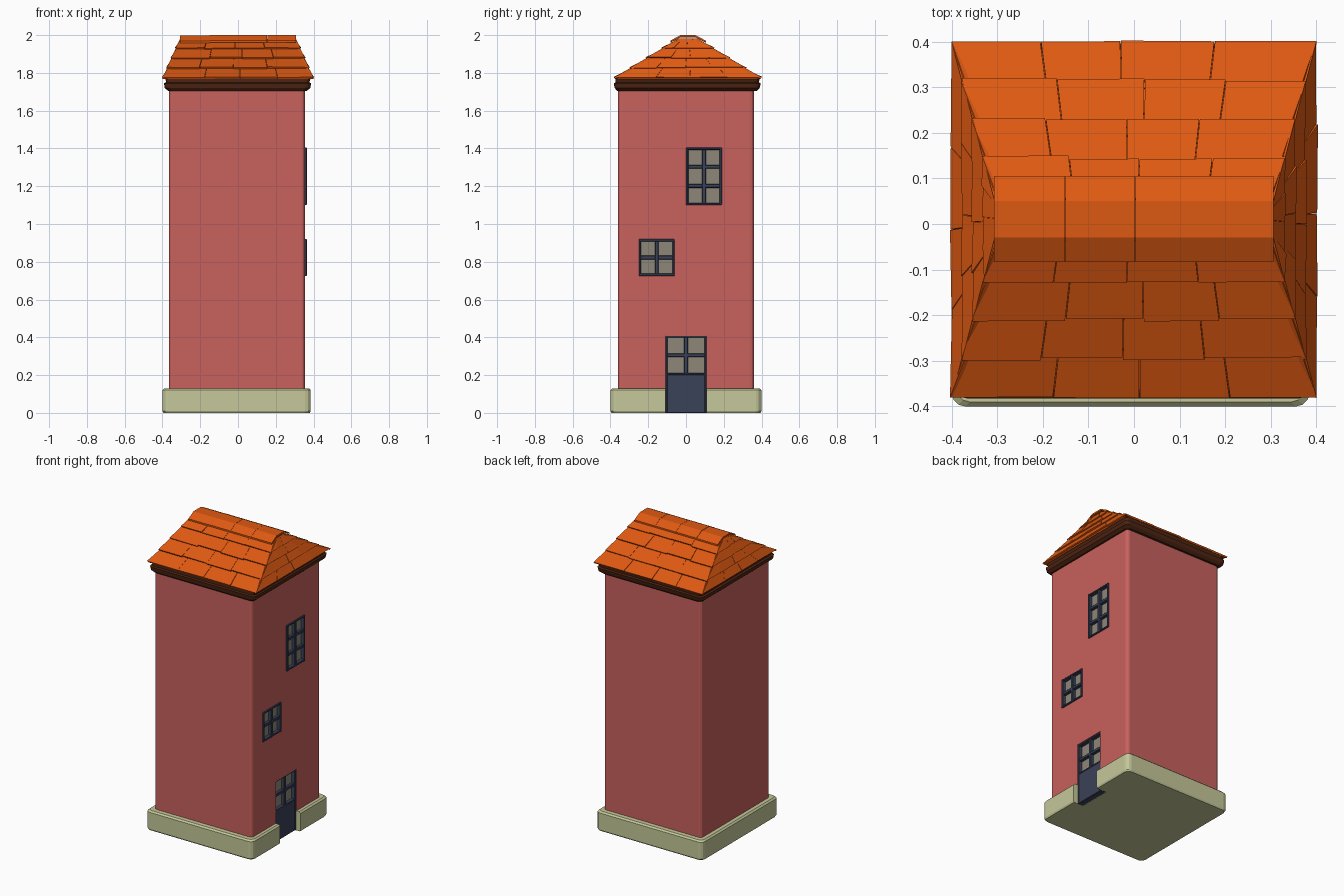
import bpy, bmesh, math, random
from mathutils import Vector

if "Cube" in bpy.data.objects:
    bpy.data.objects.remove(bpy.data.objects["Cube"])

random.seed(4)


def mat(name, rgb):
    m = bpy.data.materials.new(name)
    m.diffuse_color = (*rgb, 1)
    m.use_nodes = True
    m.node_tree.nodes["Principled BSDF"].inputs["Base Color"].default_value = m.diffuse_color
    return m


WALL = mat("wall_red", (0.58, 0.12, 0.11))
STONE = mat("stone", (0.56, 0.58, 0.32))
TILE = mat("tile_orange", (0.73, 0.10, 0.006))
BROWN = mat("trim_brown", (0.075, 0.018, 0.006))
NAVY = mat("frame_navy", (0.042, 0.054, 0.098))
GLASS = mat("glass", (0.27, 0.24, 0.19))


def finish(bm, name, m):
    bmesh.ops.recalc_face_normals(bm, faces=bm.faces[:])
    me = bpy.data.meshes.new(name)
    bm.to_mesh(me)
    bm.free()
    ob = bpy.data.objects.new(name, me)
    bpy.context.collection.objects.link(ob)
    if m:
        me.materials.append(m)
    return ob


def hexa(bm, pts):
    v = [bm.verts.new(p) for p in pts]
    for f in ((0, 1, 2, 3), (4, 5, 6, 7), (0, 1, 5, 4), (1, 2, 6, 5), (2, 3, 7, 6), (3, 0, 4, 7)):
        bm.faces.new([v[i] for i in f])


def box(bm, x0, x1, y0, y1, z0, z1):
    hexa(bm, [(x, y, z) for z in (z0, z1) for x, y in ((x0, y0), (x1, y0), (x1, y1), (x0, y1))])


def loft(name, m, rings, r):
    """Stack of rounded rectangles: (z, x0, x1, y0, y1)."""
    bm = bmesh.new()
    loops = []
    for z, x0, x1, y0, y1 in rings:
        loop = []
        for k, (cx, cy) in enumerate(((x1 - r, y1 - r), (x0 + r, y1 - r), (x0 + r, y0 + r), (x1 - r, y0 + r))):
            for s in range(4):
                a = math.radians(90 * k + 30 * s)
                loop.append(bm.verts.new((cx + r * math.cos(a), cy + r * math.sin(a), z)))
        loops.append(loop)
    for a, b in zip(loops, loops[1:]):
        for i in range(len(a)):
            j = (i + 1) % len(a)
            bm.faces.new((a[i], a[j], b[j], b[i]))
    bm.faces.new(loops[0])
    bm.faces.new(loops[-1])
    return finish(bm, name, m)


# Plinth, walls and eaves moulding
base = loft("base", STONE, [(0, -.395, .38, -.395, .395), (.01, -.40, .385, -.40, .40),
                            (.12, -.40, .385, -.40, .40), (.13, -.39, .375, -.39, .39)], .03)
walls = loft("walls", WALL, [(.06, -.365, .355, -.36, .36), (1.73, -.365, .355, -.36, .36)], .02)
loft("eaves_moulding", BROWN, [(1.705, -.37, .365, -.365, .375), (1.72, -.388, .383, -.378, .39),
                               (1.745, -.392, .387, -.382, .396), (1.75, -.38, .378, -.372, .386),
                               (1.772, -.385, .385, -.372, .39)], .025)

# Openings: y0, y1, z0, z1, columns, rows, height of solid lower panel
OPENINGS = {"upper_window": (0, .19, 1.10, 1.405, 2, 3, 0),
            "middle_window": (-.25, -.06, .725, .92, 2, 2, 0),
            "door": (-.11, .11, 0, .41, 2, 2, .20)}


def cutter(name, depth, y0, y1, z0, z1):
    bm = bmesh.new()
    box(bm, depth, .6, y0, y1, z0, z1)
    ob = finish(bm, name + "_cutter", None)
    ob.hide_render = True
    ob.hide_viewport = True
    return ob


def cut(ob, c):
    md = ob.modifiers.new("opening", 'BOOLEAN')
    md.operation, md.solver, md.object = 'DIFFERENCE', 'EXACT', c


for name, (y0, y1, z0, z1, cols, rows, solid) in OPENINGS.items():
    is_door = solid > 0
    back = .31 if is_door else .325
    front = .352 if is_door else .364
    c = cutter(name, back, y0 + .002, y1 - .002, z0 - (.1 if is_door else -.002), z1 - .002)
    cut(walls, c)
    if is_door:
        cut(base, c)
    # Frame bars, with the solid door panel below
    bm = bmesh.new()
    w, h = .012, .010
    zb = z0 + solid
    for y in (y0, y1 - w):
        box(bm, back, front, y, y + w, z0, z1)
    for i in range(1, cols):
        y = y0 + (y1 - y0) * i / cols
        box(bm, back, front - .004, y - h, y + h, zb, z1 - w / 2)
    for z in (zb, z1 - w):
        box(bm, back, front - .001, y0 + w / 2, y1 - w / 2, z, z + w)
    for i in range(1, rows):
        z = zb + (z1 - zb) * i / rows
        box(bm, back, front - .006, y0 + w / 2, y1 - w / 2, z - h, z + h)
    if is_door:
        box(bm, back, front - .003, y0 + w / 2, y1 - w / 2, z0, zb + .004)
    fr = finish(bm, name + "_frame", NAVY)
    bv = fr.modifiers.new("soft", 'BEVEL')
    bv.width, bv.segments = .003, 1
    # Glass
    bm = bmesh.new()
    box(bm, back, front - .025, y0 + .006, y1 - .006, zb + .006, z1 - .006)
    finish(bm, name + "_glass", GLASS)

# Roof: eave and ridge corners of the tiled envelope
ZE, ZR = 1.776, 1.985
E = [Vector(p) for p in ((-.40, -.38, ZE), (.40, -.38, ZE), (.40, .40, ZE), (-.40, .40, ZE))]
R = [Vector(p) for p in ((-.307, -.04, ZR), (.307, -.04, ZR), (.307, .06, ZR), (-.307, .06, ZR))]

# Solid core under the tiles
bm = bmesh.new()
mid = Vector((0, .01, 0))


def inset(p, d):
    return Vector((p.x - math.copysign(d, p.x), p.y - math.copysign(d, p.y - .01), p.z - .008))


hexa(bm, [inset(p, .012) for p in E] + [inset(p, .012) for p in R])
finish(bm, "roof_core", TILE)

# Overlapping rows of uneven tiles on all four slopes
bm = bmesh.new()
ROWS, T = 4, .010
for k in range(4):
    a, b, c, d = E[k], E[(k + 1) % 4], R[(k + 1) % 4], R[k]
    n = (b - a).cross(d - a).normalized()

    def P(u, v, lift):
        return a.lerp(b, u).lerp(d.lerp(c, u), v) + n * lift

    for r in range(ROWS):
        shift = .025 * (-1) ** r
        us = [0] + [q + shift + random.uniform(-.012, .012) for q in (.26, .5, .74)] + [1]
        for u0, u1 in zip(us, us[1:]):
            v0 = r / ROWS + (random.uniform(-.012, .012) if r else 0)
            v1 = min((r + 1.15) / ROWS, 1)
            l0, l1 = random.uniform(-.001, .004), random.uniform(-.001, .004)
            g = .0012
            u0g, u1g = u0 + (g if u0 else 0), u1 - (g if u1 < 1 else 0)
            top = [P(u0g, v0, l0), P(u1g, v0, l1), P(u1g, v1, -.008), P(u0g, v1, -.008)]
            hexa(bm, [p - n * T for p in top] + top)
finish(bm, "roof_tiles", TILE)

# Ridge caps: four folded segments along the top
bm = bmesh.new()
prof = [(-.083, 1.969), (-.03, 1.998), (.05, 1.998), (.105, 1.969)]
xs = [-.307, -.15, .003, .155, .307]
for x0, x1 in zip(xs, xs[1:]):
    j = random.uniform(-.004, .004)
    dz = random.uniform(0, .002)
    for (ya, za), (yb, zb) in zip(prof, prof[1:]):
        hexa(bm, [(x, y + (j if x == x1 else 0), z + dz - t) for t in (.01, 0)
                  for x, y, z in ((x0, ya, za), (x1 - .001, ya, za), (x1 - .001, yb, zb), (x0, yb, zb))])
finish(bm, "ridge_caps", TILE)
